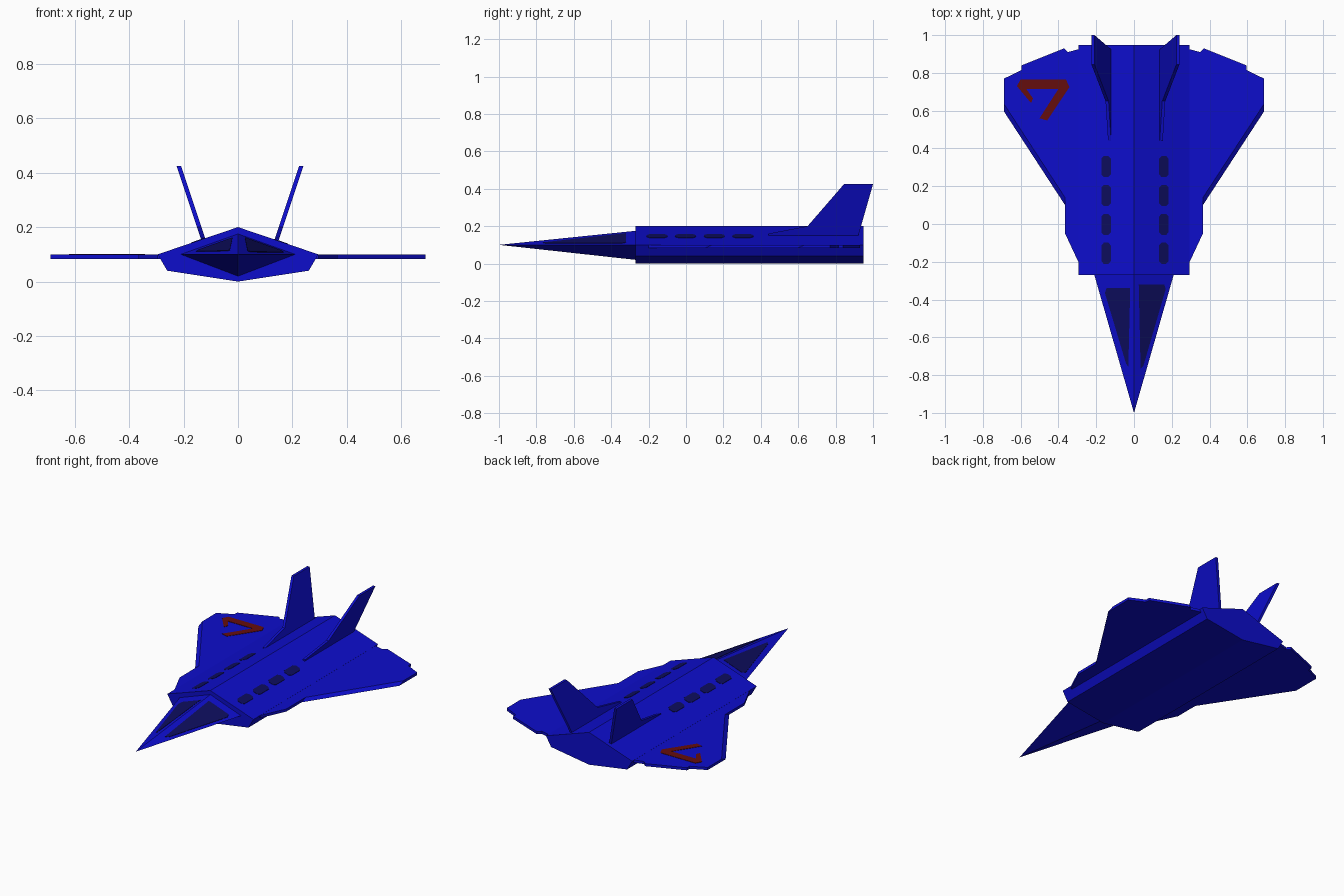
import bpy

cube = bpy.data.objects.get("Cube")
if cube:
    bpy.data.objects.remove(cube, do_unlink=True)


def material(name, rgb):
    m = bpy.data.materials.new(name)
    m.use_nodes = True
    m.diffuse_color = (*rgb, 1)
    m.node_tree.nodes["Principled BSDF"].inputs["Base Color"].default_value = (*rgb, 1)
    return m


BLUE = material("deep blue", (0.004, 0.004, 0.6))
DARK = material("dark navy", (0.004, 0.004, 0.11))
RED = material("dark red", (0.13, 0.004, 0.004))


def loft(name, ring_a, ring_b, mat):
    """Closed solid between two rings with matching points."""
    n = len(ring_a)
    faces = [list(range(n)), list(range(n, 2 * n))]
    faces += [[i, (i + 1) % n, n + (i + 1) % n, n + i] for i in range(n)]
    mesh = bpy.data.meshes.new(name)
    mesh.from_pydata(ring_a + ring_b, [], faces)
    mesh.materials.append(mat)
    obj = bpy.data.objects.new(name, mesh)
    bpy.context.collection.objects.link(obj)
    # Make all faces point outwards
    import bmesh
    bm = bmesh.new()
    bm.from_mesh(mesh)
    bmesh.ops.remove_doubles(bm, verts=bm.verts, dist=0.0001)
    bmesh.ops.recalc_face_normals(bm, faces=bm.faces)
    bm.to_mesh(mesh)
    bm.free()
    return obj


def plate(name, outline, height, mat):
    """Thin painted plate following a surface height function."""
    low = [(x, y, height(x, y) - 0.003) for x, y in outline]
    high = [(x, y, height(x, y) + 0.002) for x, y in outline]
    return loft(name, low, high, mat)


def body_top(x, y):
    return 0.2 - abs(x) * 0.1 / 0.295


def nose_top(x, y):
    return 0.1 + 0.075 * (y + 1) / 0.73 - abs(x) * 0.075 / 0.21


def wing_top(x, y):
    return 0.099


# Fuselage: six-sided section, and a four-sided pointed nose
section = [(0, 0.2), (0.295, 0.1), (0.26, 0.04), (0, 0), (-0.26, 0.04), (-0.295, 0.1)]
loft("fuselage", [(x, -0.27, z) for x, z in section], [(x, 0.948, z) for x, z in section], BLUE)
diamond = [(0, 0.175), (0.21, 0.1), (0, 0.02), (-0.21, 0.1)]
loft("nose", [(x, -0.27, z) for x, z in diamond], [(0, -1, 0.1)] * 4, BLUE)

# Wing outline; the long leading edge is bevelled on top
wing = [(0.2, -0.2), (0.295, -0.2), (0.365, -0.05), (0.365, 0.1), (0.688, 0.595),
        (0.688, 0.77), (0.595, 0.815), (0.595, 0.84), (0.37, 0.93), (0.35, 0.91),
        (0.295, 0.925), (0.2, 0.925)]
bevelled = [(x, y + 0.04 if i in (3, 4) else y) for i, (x, y) in enumerate(wing)]

# Fin profile in (y, z)
fin = [(0.44, 0.145), (0.44, 0.16), (0.65, 0.2), (0.845, 0.425), (1.0, 0.425), (0.92, 0.145)]

for side, s in (("left", 1), ("right", -1)):
    loft(side + "_wing", [(s * x, y, 0.083) for x, y in wing],
         [(s * x, y, 0.099) for x, y in bevelled], BLUE)

    # Outward leaning tail fin
    def fin_ring(offset):
        return [(0.0075 + s * (0.135 + (z - 0.155) / 3) + offset, y, z) for y, z in fin]
    loft(side + "_tail_fin", fin_ring(-0.008), fin_ring(0.008), BLUE)

    # Row of four rounded vents along the back
    for i in range(4):
        cx, cy = 0.005 + s * 0.153, -0.155 + i * 0.153
        corners = [(-0.012, -0.056), (0.012, -0.056), (0.025, -0.042), (0.025, 0.042),
                   (0.012, 0.056), (-0.012, 0.056), (-0.025, 0.042), (-0.025, -0.042)]
        plate(f"{side}_vent_{i + 1}", [(cx + x, cy + y) for x, y in corners], body_top, DARK)

# Cockpit windows
plate("left_window", [(0.025, -0.32), (0.16, -0.32), (0.168, -0.345),
                      (0.05, -0.75), (0.035, -0.765)], nose_top, DARK)
plate("right_window", [(-0.02, -0.34), (-0.145, -0.34), (-0.154, -0.365),
                       (-0.042, -0.74), (-0.03, -0.755)], nose_top, DARK)

# Plain angular stripe on the right wing
plate("wing_stripe", [(-0.6, 0.765), (-0.36, 0.765), (-0.342, 0.725), (-0.46, 0.548),
                      (-0.5, 0.56), (-0.4, 0.715), (-0.57, 0.715), (-0.535, 0.665),
                      (-0.545, 0.64), (-0.62, 0.73)], wing_top, RED)
